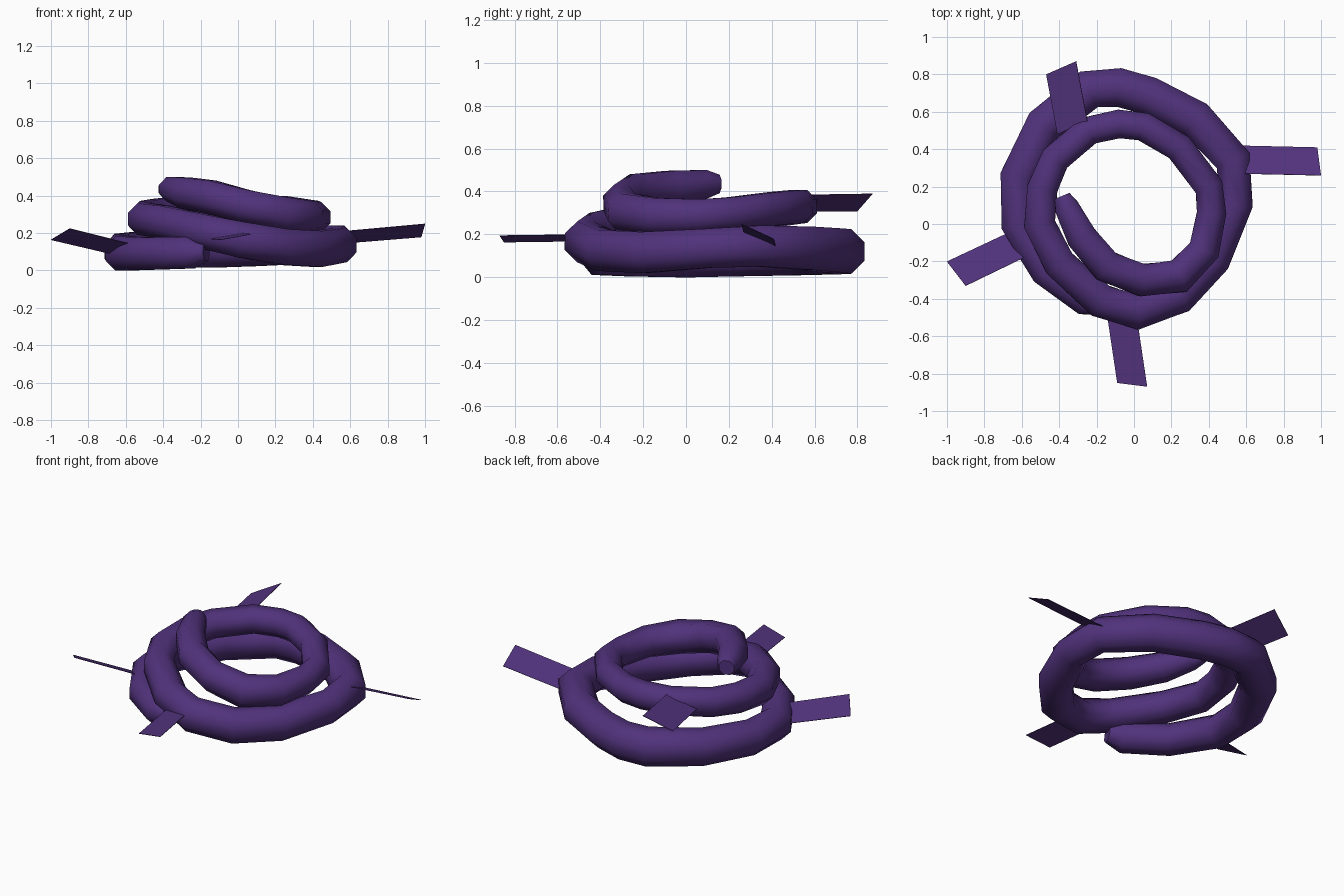
import bpy, bmesh, math
from mathutils import Vector

if "Cube" in bpy.data.objects:
    bpy.data.objects.remove(bpy.data.objects["Cube"])

purple = bpy.data.materials.new("deep purple")
purple.diffuse_color = (0.082, 0.032, 0.2, 1)
purple.use_nodes = True
purple.node_tree.nodes["Principled BSDF"].inputs["Base Color"].default_value = purple.diffuse_color


def make_object(name, bm):
    bmesh.ops.recalc_face_normals(bm, faces=bm.faces)
    mesh = bpy.data.meshes.new(name)
    bm.to_mesh(mesh)
    bm.free()
    mesh.materials.append(purple)
    ob = bpy.data.objects.new(name, mesh)
    bpy.context.collection.objects.link(ob)
    return ob


# coil path: x, y, z, radius
path = [
    (-.17, -.44, .10, .05), (-.25, -.41, .095, .088), (-.47, -.25, .09, .09),
    (-.62, 0, .09, .095), (-.62, .25, .10, .10), (-.48, .53, .11, .105),
    (-.24, .72, .12, .11), (-.08, .73, .12, .108), (.08, .685, .125, .107),
    (.33, .56, .135, .105), (.53, .34, .145, .10), (.545, .11, .135, .095),
    (.42, -.19, .115, .10), (.24, -.385, .125, .10), (.01, -.47, .165, .10),
    (-.18, -.41, .21, .095), (-.40, -.21, .26, .09), (-.505, 0, .275, .088),
    (-.49, .19, .29, .085), (-.42, .35, .305, .082), (-.24, .50, .325, .08),
    (-.08, .535, .33, .08), (.05, .52, .33, .08), (.24, .41, .32, .08),
    (.40, .20, .295, .08), (.415, .06, .285, .082), (.375, -.14, .285, .088),
    (.24, -.28, .30, .095), (.04, -.30, .345, .09), (-.15, -.225, .395, .09),
    (-.28, -.07, .415, .085), (-.36, .09, .435, .068), (-.385, .15, .435, .045),
]

# coiled tube swept along the path
SIDES = 8
bm = bmesh.new()
rings = []
for i, p in enumerate(path):
    a = Vector(path[max(i - 1, 0)][:3])
    b = Vector(path[min(i + 1, len(path) - 1)][:3])
    tangent = (b - a).normalized()
    side = tangent.cross(Vector((0, 0, 1))).normalized()
    up = side.cross(tangent)
    ring = []
    for k in range(SIDES):
        t = math.tau * (k + .5) / SIDES
        ring.append(bm.verts.new(Vector(p[:3]) + p[3] * 1.04 * (side * math.cos(t) + up * math.sin(t))))
    rings.append(ring)
for r0, r1 in zip(rings, rings[1:]):
    for k in range(SIDES):
        n = (k + 1) % SIDES
        bm.faces.new((r0[k], r0[n], r1[n], r1[k]))
bm.faces.new(rings[0])
bm.faces.new(rings[-1])
coil = make_object("coiled_tube", bm)
bpy.context.view_layer.objects.active = coil
coil.select_set(True)
bpy.ops.object.shade_smooth_by_angle(angle=math.radians(50))

# flat tabs sticking out of the coil
tabs = {
    "back_tab": [(-.31, .87, .39), (-.47, .80, .31), (-.41, .48, .31), (-.25, .55, .385)],
    "right_tab": [(.98, .41, .18), (1.0, .26, .25), (.56, .27, .21), (.55, .42, .145)],
    "left_tab": [(-1.0, -.20, .165), (-.90, -.33, .225), (-.58, -.175, .145), (-.68, -.05, .09)],
    "front_tab": [(-.09, -.85, .165), (.07, -.87, .195), (.015, -.50, .20), (-.145, -.48, .17)],
}
for name, corners in tabs.items():
    bm = bmesh.new()
    face = bm.faces.new([bm.verts.new(c) for c in corners])
    normal = Vector(corners[1]) - Vector(corners[0])
    normal = normal.cross(Vector(corners[2]) - Vector(corners[1])).normalized()
    solid = bmesh.ops.extrude_face_region(bm, geom=[face])
    for v in solid["geom"]:
        if isinstance(v, bmesh.types.BMVert):
            v.co -= normal * .003 * (1 if normal.z > 0 else -1)
    make_object(name, bm)
